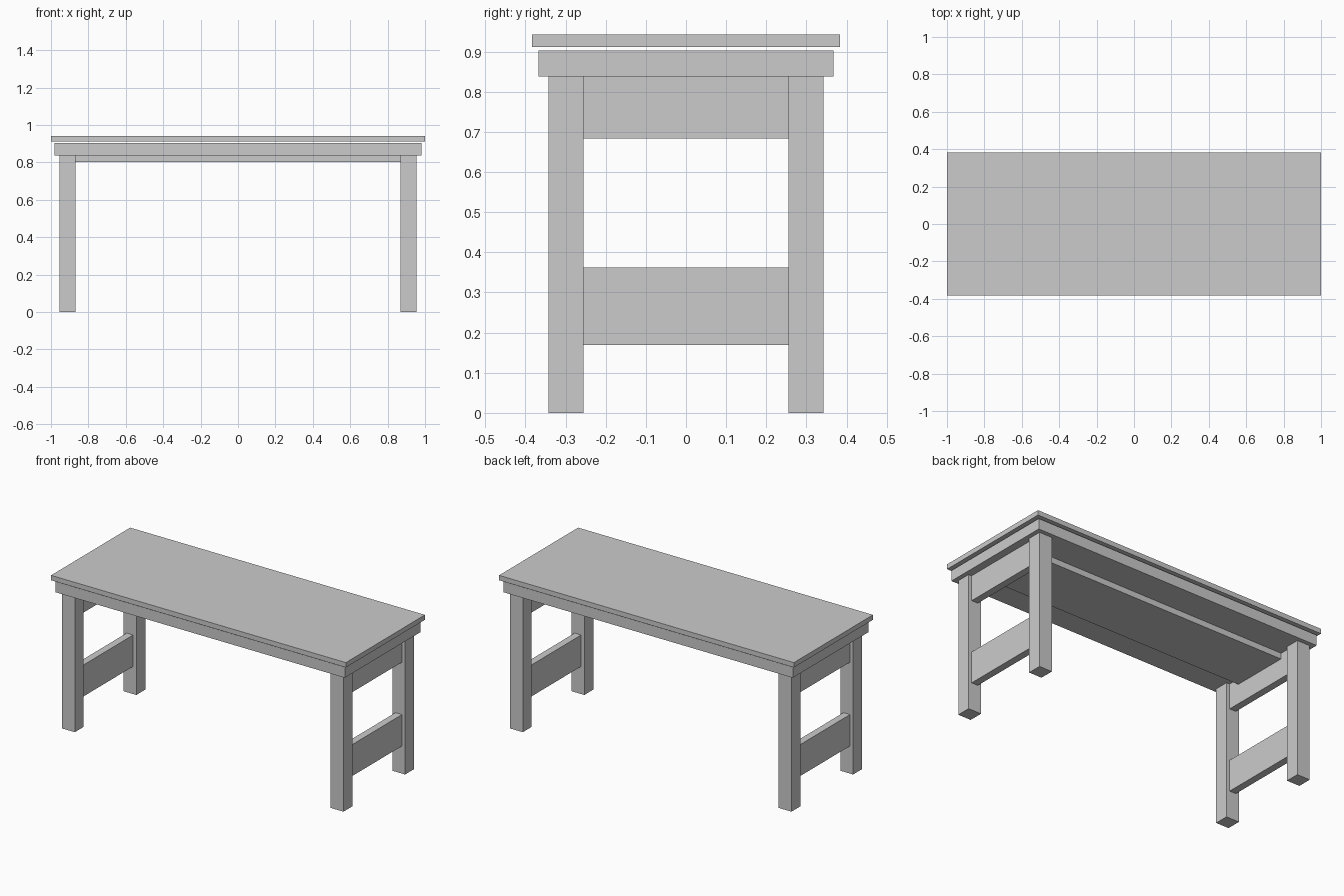
import bpy

if "Cube" in bpy.data.objects:
    bpy.data.objects.remove(bpy.data.objects["Cube"])


def box(name, x, y, z):
    """Axis-aligned box from (min, max) ranges."""
    lo, hi = zip(x, y, z)
    bpy.ops.mesh.primitive_cube_add(size=1, location=[(a + b) / 2 for a, b in zip(lo, hi)])
    ob = bpy.context.object
    ob.name = ob.data.name = name
    ob.scale = [b - a for a, b in zip(lo, hi)]
    bpy.ops.object.transform_apply(location=False, rotation=False, scale=True)
    return ob


def mirrored(lo, hi, side):
    return tuple(sorted((lo * side, hi * side)))


# Stacked top: floating table top, thick frame board, narrow stiffener below
box("table_top", (-1, 1), (-0.383, 0.383), (0.912, 0.942))
box("frame_board", (-0.982, 0.982), (-0.368, 0.368), (0.838, 0.903))
box("under_board", (-0.888, 0.888), (-0.18, 0.18), (0.802, 0.838))

# Two end trestles: a pair of legs joined by upper and lower rails
for sx, end in ((-1, "left"), (1, "right")):
    for sy, side in ((-1, "front"), (1, "back")):
        box(f"{side}_{end}_leg", mirrored(0.868, 0.955, sx), mirrored(0.255, 0.342, sy), (0, 0.838))
    rail_x = mirrored(0.89, 0.934, sx)
    box(f"{end}_upper_rail", rail_x, (-0.255, 0.255), (0.683, 0.838))
    box(f"{end}_lower_rail", rail_x, (-0.255, 0.255), (0.169, 0.362))
